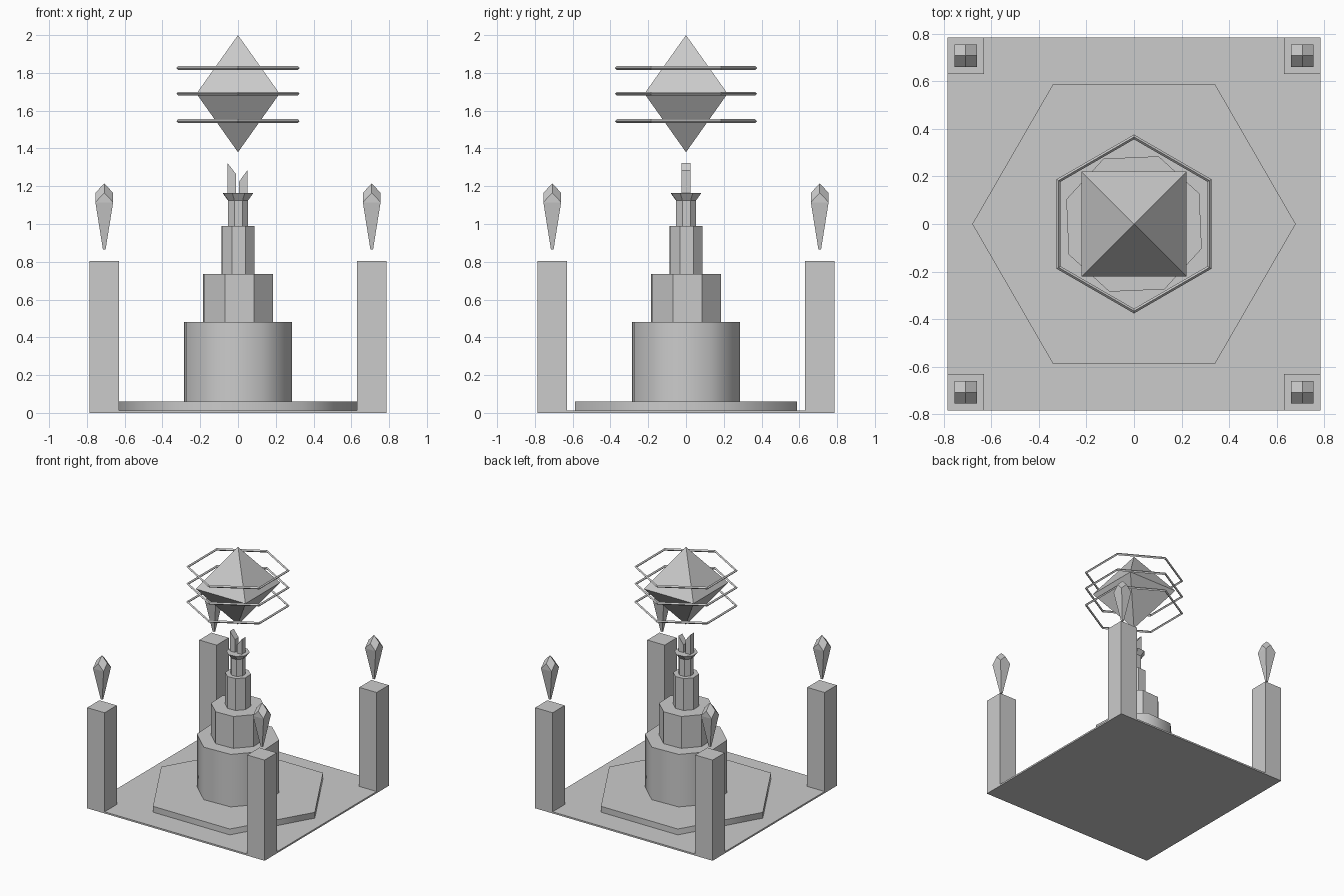
import bpy
import math

if "Cube" in bpy.data.objects:
    bpy.data.objects.remove(bpy.data.objects["Cube"])

stone = bpy.data.materials.new("pale_grey")
stone.diffuse_color = (0.6, 0.6, 0.6, 1.0)
stone.use_nodes = True
stone.node_tree.nodes["Principled BSDF"].inputs["Base Color"].default_value = stone.diffuse_color


def make(name, verts, faces, smooth=False):
    """Mesh object; smooth rounds the side faces and keeps the caps sharp."""
    mesh = bpy.data.meshes.new(name)
    mesh.from_pydata(verts, [], faces)
    mesh.materials.append(stone)
    obj = bpy.data.objects.new(name, mesh)
    bpy.context.collection.objects.link(obj)
    if smooth:
        bpy.ops.object.select_all(action='DESELECT')
        obj.select_set(True)
        bpy.context.view_layer.objects.active = obj
        bpy.ops.object.shade_smooth_by_angle(angle=math.radians(65))
    return obj


def polygon(n, radius, z, turn):
    return [(radius * math.cos(math.radians(turn + 360 * i / n)),
             radius * math.sin(math.radians(turn + 360 * i / n)), z) for i in range(n)]


def prism(name, n, r0, r1, z0, z1, turn, smooth=False):
    verts = polygon(n, r0, z0, turn) + polygon(n, r1, z1, turn)
    faces = [(i, (i + 1) % n, n + (i + 1) % n, n + i) for i in range(n)]
    faces += [tuple(reversed(range(n))), tuple(range(n, 2 * n))]
    return make(name, verts, faces, smooth)


def block(name, x0, x1, y0, y1, z0, z_left, z_right):
    """Box whose top may slope from left to right."""
    verts = [(x0, y0, z0), (x1, y0, z0), (x1, y1, z0), (x0, y1, z0),
             (x0, y0, z_left), (x1, y0, z_right), (x1, y1, z_right), (x0, y1, z_left)]
    faces = [(3, 2, 1, 0), (4, 5, 6, 7), (0, 1, 5, 4),
             (1, 2, 6, 5), (2, 3, 7, 6), (3, 0, 4, 7)]
    return make(name, verts, faces)


def small_crystal(name, cx, cy):
    """Tapered square shard with four kite-shaped faces on top."""
    w, root2 = 0.047, math.sqrt(2)
    verts = polygon(4, 0.007 * root2, 0.865, 45)      # tip
    verts += polygon(4, w * root2, 1.115, 45)         # corners
    verts += polygon(4, w, 1.165, 90)                 # side middles
    verts.append((0, 0, 1.215))
    faces = [(3, 2, 1, 0)]
    for i in range(4):
        j = (i + 1) % 4
        faces += [(i, j, 4 + j, 4 + i), (4 + i, 4 + j, 8 + i),
                  (12, 8 + (i - 1) % 4, 4 + i, 8 + i)]
    make(name, verts, faces).location = (cx, cy, 0)


def halo_ring(name, z):
    """Thin hexagonal hoop with a diamond cross-section."""
    section = [(0.376, 0), (0.366, 0.01), (0.356, 0), (0.366, -0.01)]
    verts = []
    for r, dz in section:
        verts += polygon(6, r, z + dz, 30)
    faces = []
    for s in range(4):
        t = (s + 1) % 4
        for i in range(6):
            j = (i + 1) % 6
            faces.append((s * 6 + i, s * 6 + j, t * 6 + j, t * 6 + i))
    make(name, verts, faces)


# Ground slab and hexagonal step
block("base_plate", -0.785, 0.785, -0.785, 0.785, 0, 0.013, 0.013)
prism("hexagon_step", 6, 0.68, 0.68, 0.013, 0.06, 0, True)

# Stepped octagonal tower
prism("tower_drum", 8, 0.303, 0.303, 0.06, 0.48, 25, True)
prism("tower_middle", 8, 0.198, 0.198, 0.48, 0.735, 25)
prism("tower_upper", 8, 0.094, 0.094, 0.735, 0.99, 25)
prism("tower_neck", 8, 0.057, 0.057, 0.99, 1.13, 25)
prism("flared_collar", 8, 0.057, 0.086, 1.125, 1.163, 25)

# Slanted prongs on the tower top
block("left_prong", -0.055, -0.011, -0.024, 0.024, 1.15, 1.322, 1.265)
block("right_prong", 0.006, 0.05, -0.024, 0.024, 1.15, 1.225, 1.285)

# Floating main crystal with three hoops
rim = polygon(4, 0.22 * math.sqrt(2), 1.69, 45)
make("main_crystal", rim + [(0, 0, 2.0), (0, 0, 1.38)],
     [f for i in range(4) for f in ((i, (i + 1) % 4, 4), ((i + 1) % 4, i, 5))])
for label, z in (("lower", 1.545), ("middle", 1.69), ("upper", 1.826)):
    halo_ring(label + "_hoop", z)

# Corner pillars, each with a floating shard
for side, sx in (("left", -1), ("right", 1)):
    for end, sy in (("front", -1), ("back", 1)):
        cx, cy = 0.708 * sx, 0.708 * sy
        block(f"{end}_{side}_pillar", cx - 0.077, cx + 0.077,
              cy - 0.077, cy + 0.077, 0, 0.805, 0.805)
        small_crystal(f"{end}_{side}_shard", cx, cy)
